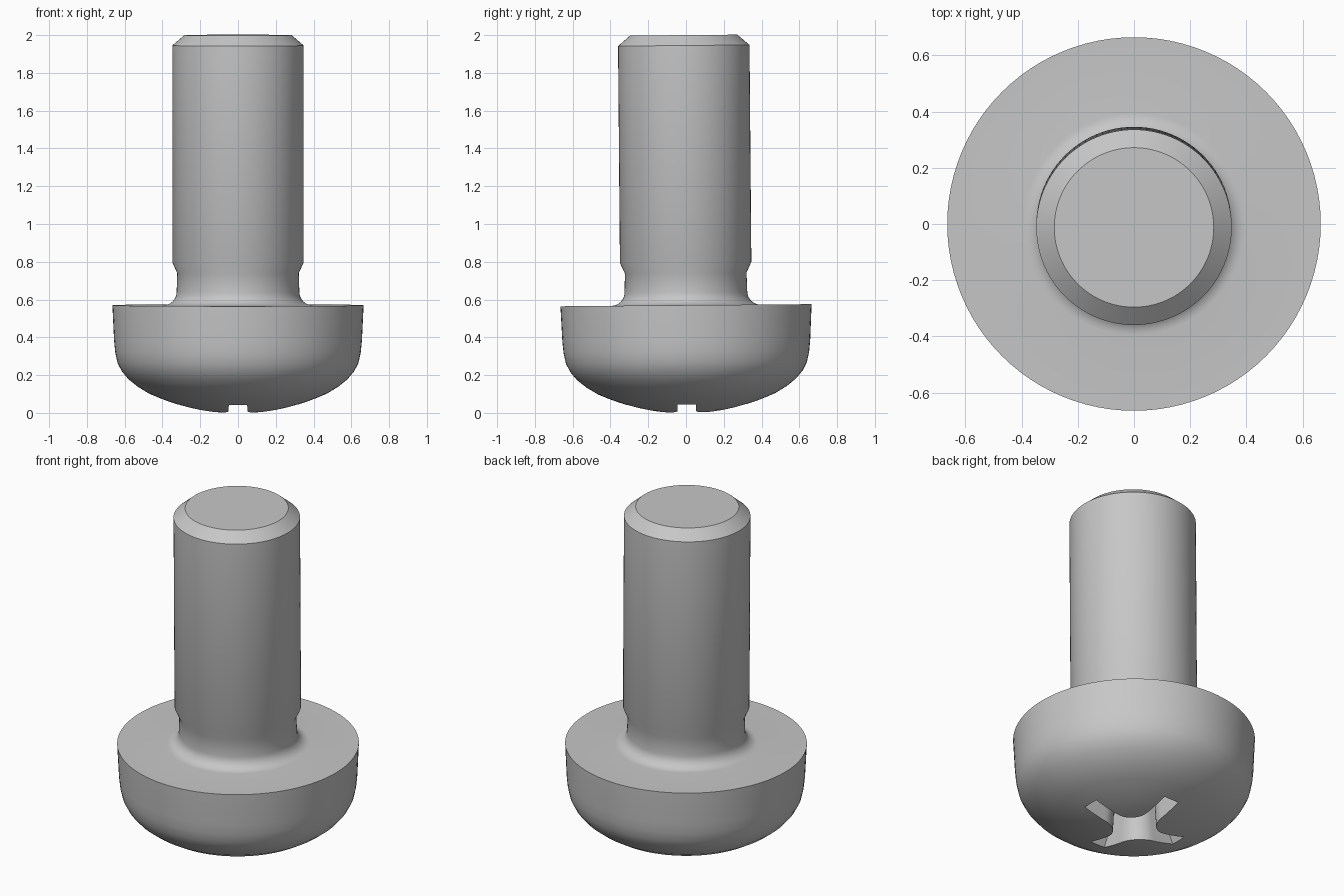
import bpy, bmesh, math
from mathutils import Matrix

cube = bpy.data.objects.get("Cube")
if cube:
    bpy.data.objects.remove(cube, do_unlink=True)

SEGMENTS = 96

steel = bpy.data.materials.new("grey_steel")
steel.use_nodes = True
colour = (0.57, 0.57, 0.57, 1)
steel.diffuse_color = colour
steel.node_tree.nodes["Principled BSDF"].inputs["Base Color"].default_value = colour


def make_object(name, bm):
    bmesh.ops.recalc_face_normals(bm, faces=bm.faces)
    mesh = bpy.data.meshes.new(name)
    bm.to_mesh(mesh)
    bm.free()
    mesh.materials.append(steel)
    obj = bpy.data.objects.new(name, mesh)
    bpy.context.collection.objects.link(obj)
    return obj


def loft(name, rings):
    """Skin closed rings of equal point count and cap both ends."""
    bm = bmesh.new()
    loops = [[bm.verts.new(p) for p in ring] for ring in rings]
    n = len(loops[0])
    for a, b in zip(loops, loops[1:]):
        for i in range(n):
            j = (i + 1) % n
            bm.faces.new((a[i], a[j], b[j], b[i]))
    bm.faces.new(loops[0])
    bm.faces.new(loops[-1])
    return make_object(name, bm)


def circle(r, z):
    steps = [2 * math.pi * i / SEGMENTS for i in range(SEGMENTS)]
    return [(r * math.cos(a), r * math.sin(a), z) for a in steps]


def cross(reach, half, fillet, z):
    """Four-winged outline with rounded inner corners."""
    quarter = [(reach, -half), (reach, half)]
    c = half + fillet
    for i in range(11):
        a = math.radians(270 - 9 * i)
        quarter.append((c + fillet * math.cos(a), c + fillet * math.sin(a)))
    points = []
    for k in range(4):
        co, si = round(math.cos(k * math.pi / 2)), round(math.sin(k * math.pi / 2))
        points += [(x * co - y * si, x * si + y * co, z) for x, y in quarter]
    return points


# Screw profile: domed head, rounded shoulder, flat underside
profile = [(r, r * r / 2.09 - 0.004) for r in
           (0.03, 0.08, 0.14, 0.2, 0.26, 0.32, 0.37, 0.42, 0.47)]
profile += [(0.53, 0.138), (0.58, 0.178), (0.615, 0.22), (0.638, 0.265),
            (0.65, 0.32), (0.656, 0.38), (0.665, 0.57)]
# Fillet into the neck
for i in range(9):
    a = math.radians(270 - 90 * i / 8)
    profile.append((0.395 + 0.07 * math.cos(a), 0.64 + 0.07 * math.sin(a)))
# Neck, shank and chamfered tip
profile += [(0.322, 0.74), (0.348, 0.797), (0.348, 1.945), (0.284, 2.0)]
screw = loft("screw", [circle(r, z) for r, z in profile])

# Tapered cross recess cut into the head
cutter = loft("recess_cutter", [cross(0.365, 0.05, 0.125, -0.05),
                                cross(0.15, 0.045, 0.09, 0.37)])
cutter.hide_render = True

cut = screw.modifiers.new("cross_recess", "BOOLEAN")
cut.operation = "DIFFERENCE"
cut.solver = "EXACT"
cut.object = cutter
bpy.ops.object.select_all(action="DESELECT")
screw.select_set(True)
bpy.context.view_layer.objects.active = screw
bpy.ops.object.modifier_apply(modifier=cut.name)
bpy.data.objects.remove(cutter, do_unlink=True)

# Very slight lean about the head
pivot = Matrix.Translation((0, 0, 0.57))
screw.data.transform(pivot @ Matrix.Rotation(0.0085, 4, "X") @ pivot.inverted())

bpy.ops.object.shade_smooth_by_angle(angle=math.radians(32))
